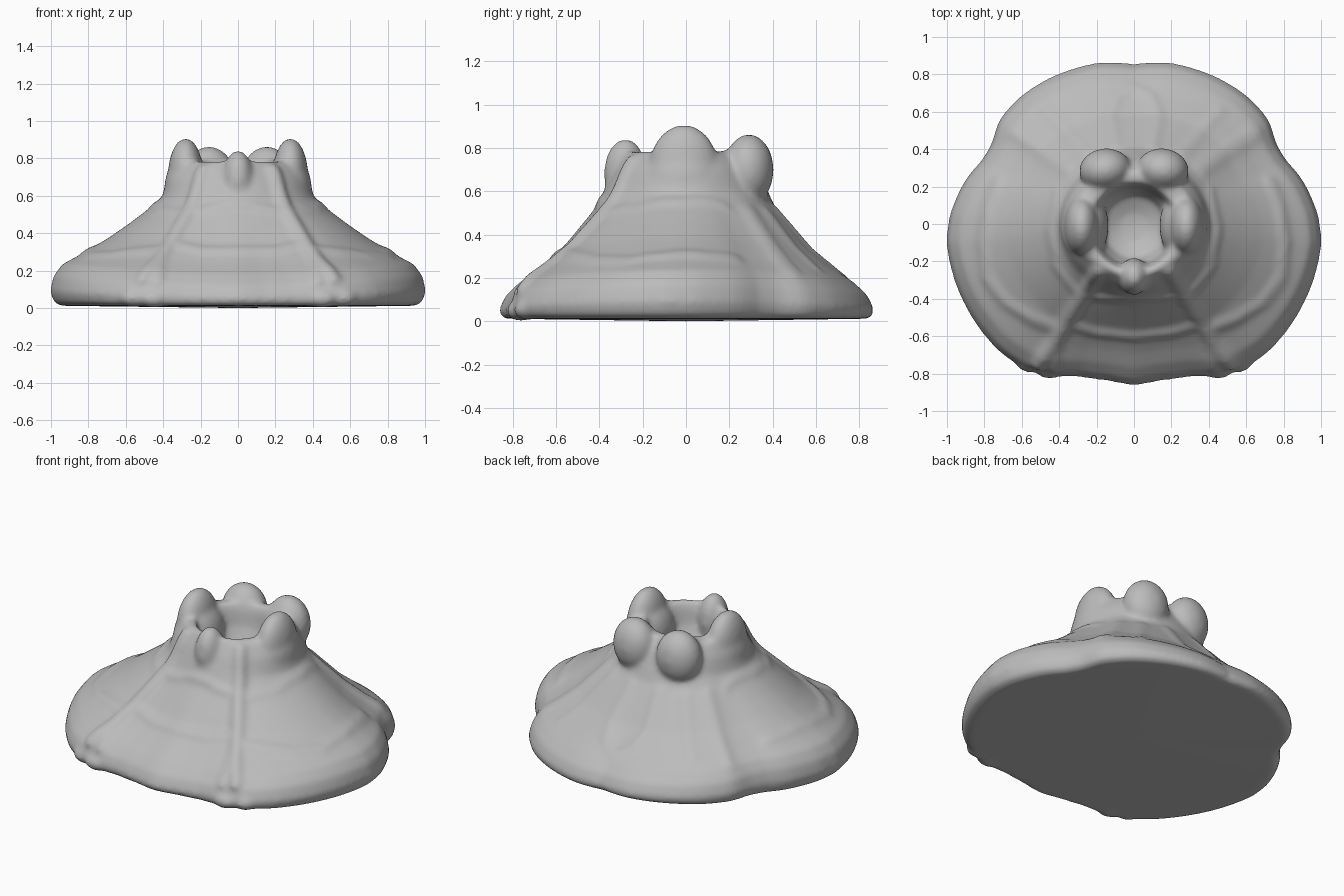
import bpy, bmesh, math
from mathutils import Vector, Matrix
from mathutils.bvhtree import BVHTree

cube = bpy.data.objects.get("Cube")
if cube:
    bpy.data.objects.remove(cube, do_unlink=True)

# Ground outline, half of it, from back to front
OUTLINE = [(0, .855), (.18, .865), (.4, .805), (.6, .69), (.72, .56), (.76, .43), (.81, .345),
           (.9, .24), (.985, .05), (1.004, -.1), (.955, -.32), (.855, -.52), (.725, -.68),
           (.58, -.78), (.42, -.815), (.3, -.815), (.15, -.835), (0, -.862)]
POLAR = [(math.atan2(x, y), math.hypot(x, y)) for x, y in OUTLINE]

# Slope: reach and height at the sides, then at front and back
SLOPE = [(.91, .012, .94, .012), (.97, .03, .985, .02), (1.002, .09, 1.004, .055),
         (.975, .17, .94, .12), (.9, .235, .81, .18), (.72, .295, .65, .235),
         (.5, .38, .43, .325), (.33, .455, .22, .45), (.16, .535, .07, .54),
         (.06, .59, .01, .61), (.015, .69, -.08, .7), (-.06, .77, -.19, .785)]
CRATER = [(.24, .79), (.22, .74), (.205, .65), (.165, .56), (.08, .52)]
NECK, SEGMENTS = .37, 128


def base_radius(a):
    a = abs(a)
    for (a0, r0), (a1, r1) in zip(POLAR, POLAR[1:]):
        if a <= a1 + 1e-6:
            return r0 + (r1 - r0) * (a - a0) / (a1 - a0)
    return POLAR[-1][1]


def build_body(bm):
    """Lofted cone with a hollow crater and a flat underside."""
    rings = []
    for level in range(len(SLOPE) + len(CRATER)):
        ring = []
        for i in range(SEGMENTS):
            a = -math.pi + math.tau * i / SEGMENTS
            shift = 0
            if level < len(SLOPE):
                fs, zs, fe, ze = SLOPE[level]
                w = math.sin(a) ** 2
                f, z = fe + (fs - fe) * w, ze + (zs - ze) * w
                r = NECK + (base_radius(a) - NECK) * f
            else:
                r, z = CRATER[level - len(SLOPE)]
                shift = -.015
            ring.append(bm.verts.new((r * math.sin(a), r * math.cos(a) + shift, z)))
        rings.append(ring)
    for lo, hi in zip(rings, rings[1:]):
        for i in range(SEGMENTS):
            j = (i + 1) % SEGMENTS
            bm.faces.new((lo[i], lo[j], hi[j], hi[i]))
    for ring, z in ((rings[0], 0), (rings[-1], .51)):
        c = bm.verts.new((0, 0, z))
        for i in range(SEGMENTS):
            bm.faces.new((ring[i], ring[(i + 1) % SEGMENTS], c))
    bmesh.ops.recalc_face_normals(bm, faces=bm.faces)


def blob(bm, centre, size, turn=0):
    m = Matrix.Translation(centre) @ Matrix.Rotation(turn, 4, 'Z') @ Matrix.Diagonal((*size, 1))
    bmesh.ops.create_icosphere(bm, subdivisions=3, radius=1, matrix=m)


def flow(bm, tree, path, radius, lift):
    """Rounded lava flow laid on the slope along a plan path, on both sides."""
    for side in (1, -1):
        for (x0, y0), (x1, y1) in zip(path, path[1:]):
            n = max(2, int(math.hypot(x1 - x0, y1 - y0) / (radius * .3)))
            for k in range(n + 1):
                x, y = x0 + (x1 - x0) * k / n, y0 + (y1 - y0) * k / n
                hit, normal, _, _ = tree.ray_cast(Vector((side * x, y, 2)), Vector((0, 0, -1)))
                if hit:
                    p = hit + normal * (lift - radius)
                    p.z = max(p.z, radius + .005)
                    m = Matrix.Translation(p) @ Matrix.Scale(radius, 4)
                    bmesh.ops.create_icosphere(bm, subdivisions=2, radius=1, matrix=m)


bm = bmesh.new()
build_body(bm)
tree = BVHTree.FromBMesh(bm)

# Rim lumps: one in front, two at the sides, two behind
blob(bm, (0, -.28, .68), (.085, .1, .165))
for s in (1, -1):
    blob(bm, (s * .28, -.01, .71), (.095, .16, .2))
    blob(bm, (s * .265, -.01, .64), (.13, .19, .18))
    blob(bm, (s * .155, .29, .7), (.14, .115, .165), -s * .15)
    # Toes of the front streams
    blob(bm, (s * .45, -.765, .05), (.085, .065, .05))
    blob(bm, (s * .56, -.735, .055), (.075, .06, .05))

# Front streams, each with a side branch
flow(bm, tree, [(.19, -.25), (.27, -.38), (.36, -.52), (.43, -.64), (.51, -.75)], .05, .03)
flow(bm, tree, [(.39, -.58), (.42, -.68), (.43, -.77)], .05, .02)
# Lower lobe edge
flow(bm, tree, [(.4, -.56), (.54, -.51), (.69, -.42), (.79, -.28), (.81, -.1), (.78, .1), (.73, .22)],
     .09, .016)
# Front terraces
flow(bm, tree, [(0, -.6), (.2, -.58), (.36, -.53)], .07, .016)
flow(bm, tree, [(0, -.4), (.18, -.39), (.27, -.37)], .05, .016)
# Upper layer edge
flow(bm, tree, [(.32, -.35), (.42, -.22), (.45, -.02), (.41, .18)], .07, .012)
# Back streams
flow(bm, tree, [(.36, .29), (.52, .41), (.64, .49)], .11, .015)
flow(bm, tree, [(.26, .38), (.38, .52), (.46, .6)], .1, .014)
flow(bm, tree, [(.1, .42), (.13, .58), (.09, .68), (0, .73)], .07, .014)

mesh = bpy.data.meshes.new("volcano")
bm.to_mesh(mesh)
bm.free()
volcano = bpy.data.objects.new("volcano", mesh)
bpy.context.collection.objects.link(volcano)
bpy.context.view_layer.objects.active = volcano
volcano.select_set(True)

# Melt everything into one soft surface
remesh = volcano.modifiers.new("melt", 'REMESH')
remesh.mode = 'VOXEL'
remesh.voxel_size = .013
soften = volcano.modifiers.new("soften", 'SMOOTH')
soften.factor = .5
soften.iterations = 18
for name in ("melt", "soften"):
    bpy.ops.object.modifier_apply(modifier=name)

# Settle on the ground
low = min(v.co.z for v in volcano.data.vertices)
volcano.data.transform(Matrix.Translation((0, 0, -low)))
bpy.ops.object.shade_smooth()

# Grey stone
stone = bpy.data.materials.new("grey_stone")
stone.use_nodes = True
colour = (.5, .5, .5, 1)
stone.diffuse_color = colour
stone.node_tree.nodes["Principled BSDF"].inputs["Base Color"].default_value = colour
volcano.data.materials.clear()
volcano.data.materials.append(stone)
